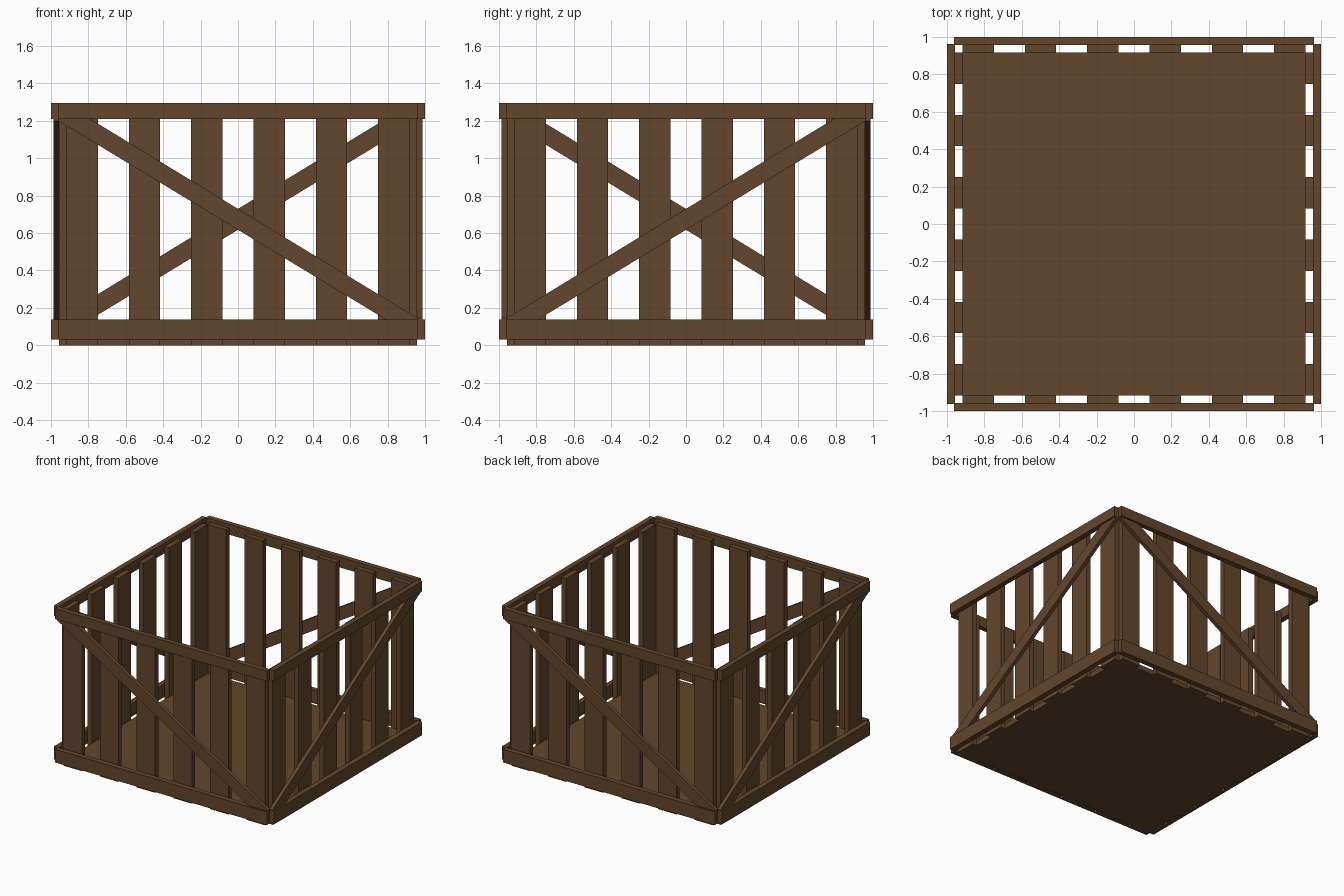
import bpy, bmesh

if "Cube" in bpy.data.objects:
    bpy.data.objects.remove(bpy.data.objects["Cube"])

wood = bpy.data.materials.new("brown_wood")
wood.diffuse_color = (0.122, 0.061, 0.026, 1)
wood.use_nodes = True
wood.node_tree.nodes["Principled BSDF"].inputs["Base Color"].default_value = wood.diffuse_color

# Each side is the front panel mapped by rotation or mirroring, so the braces
# meet at alternating top and bottom corners.
SIDES = {
    "front": lambda x, y: (x, y),
    "back": lambda x, y: (-x, -y),
    "right": lambda x, y: (-y, -x),
    "left": lambda x, y: (y, x),
}


def plank(name, outline, y0, y1, place=SIDES["front"]):
    """Extrude an (x, z) outline from y0 to y1, then place it on a side."""
    bm = bmesh.new()
    rings = [[bm.verts.new((*place(x, y), z)) for x, z in outline] for y in (y0, y1)]
    bm.faces.new(rings[0])
    bm.faces.new(rings[1])
    n = len(outline)
    for i in range(n):
        j = (i + 1) % n
        bm.faces.new((rings[0][i], rings[0][j], rings[1][j], rings[1][i]))
    bmesh.ops.recalc_face_normals(bm, faces=bm.faces[:])
    mesh = bpy.data.meshes.new(name)
    bm.to_mesh(mesh)
    bm.free()
    mesh.materials.append(wood)
    obj = bpy.data.objects.new(name, mesh)
    bpy.context.collection.objects.link(obj)
    return obj


def rect(x0, x1, z0, z1):
    return [(x0, z0), (x1, z0), (x1, z1), (x0, z1)]


# Floor board
plank("floor", rect(-0.918, 0.918, 0, 0.042), -0.918, 0.918)

for side, place in SIDES.items():
    # Six upright slats
    for i in range(6):
        cx = (i - 2.5) / 3
        plank(f"{side}_slat_{i + 1}", rect(cx - 0.084, cx + 0.084, 0, 1.265),
              -0.958, -0.917, place)
    # Top and bottom rails
    plank(f"{side}_top_rail", rect(-0.962, 0.962, 1.21, 1.295), -1, -0.958, place)
    plank(f"{side}_bottom_rail", rect(-0.962, 0.962, 0.03, 0.138), -1, -0.958, place)
    # Diagonal brace, cut to fit between the rails
    plank(f"{side}_brace",
          [(-0.96, 1.21), (-0.79, 1.21), (0.96, 0.145),
           (0.96, 0.138), (0.79, 0.138), (-0.96, 1.20)],
          -0.987, -0.958, place)
